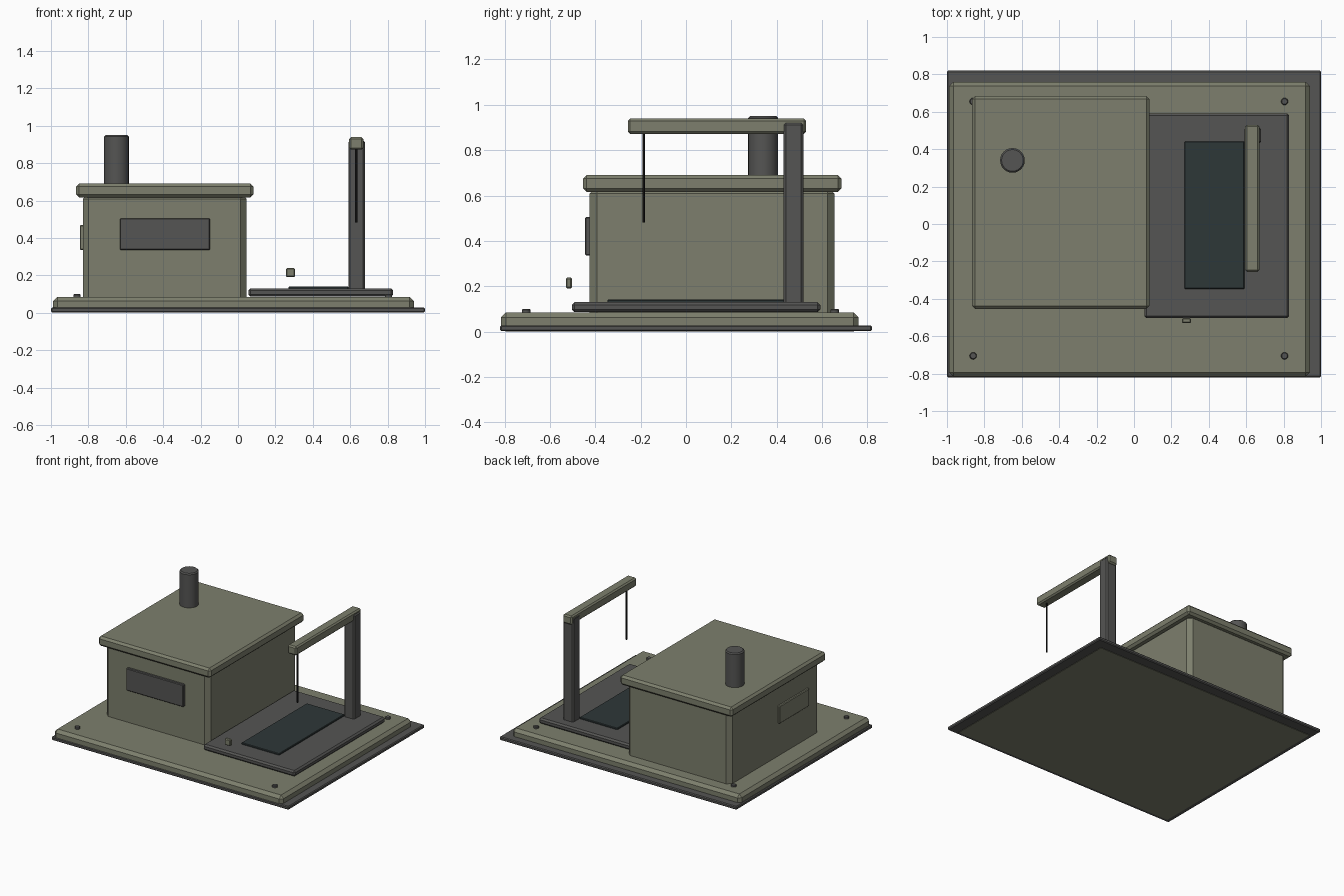
import bpy, bmesh, math
from mathutils import Vector

if "Cube" in bpy.data.objects:
    bpy.data.objects.remove(bpy.data.objects["Cube"])


def material(name, rgb):
    m = bpy.data.materials.new(name)
    m.diffuse_color = (*rgb, 1.0)
    m.use_nodes = True
    m.node_tree.nodes["Principled BSDF"].inputs["Base Color"].default_value = m.diffuse_color
    return m


KHAKI = material("khaki", (0.205, 0.212, 0.153))
GREY = material("dark grey", (0.090, 0.090, 0.087))
TEAL = material("dark teal", (0.027, 0.038, 0.039))
BLACK = material("near black", (0.008, 0.008, 0.008))


def finish(name, bm, mat, bevel):
    mesh = bpy.data.meshes.new(name)
    bm.to_mesh(mesh)
    bm.free()
    mesh.materials.append(mat)
    ob = bpy.data.objects.new(name, mesh)
    bpy.context.collection.objects.link(ob)
    if bevel:
        mod = ob.modifiers.new("chamfer", 'BEVEL')
        mod.width = bevel
        mod.segments = 1
        mod.limit_method = 'ANGLE'
        mod.angle_limit = math.radians(40)
    return ob


def box(name, x, y, z, mat, bevel=0.0):
    """Chamfered box from (min, max) ranges."""
    bm = bmesh.new()
    bmesh.ops.create_cube(bm, size=1)
    for v in bm.verts:
        v.co = Vector([(r[0] + r[1]) / 2 + c * (r[1] - r[0])
                       for c, r in zip(v.co, (x, y, z))])
    return finish(name, bm, mat, bevel)


def cylinder(name, x, y, z, radius, mat, sides, bevel=0.0):
    """Upright cylinder, smooth around and sharp at the rims."""
    bm = bmesh.new()
    bmesh.ops.create_cone(bm, cap_ends=True, segments=sides, radius1=radius,
                          radius2=radius, depth=z[1] - z[0])
    bmesh.ops.translate(bm, vec=(x, y, (z[0] + z[1]) / 2), verts=bm.verts)
    ob = finish(name, bm, mat, bevel)
    bpy.ops.object.select_all(action='DESELECT')
    ob.select_set(True)
    bpy.context.view_layer.objects.active = ob
    bpy.ops.object.shade_smooth_by_angle(angle=math.radians(30))
    return ob


# Ground base
box("base_skirt", (-1.0, 1.0), (-0.82, 0.82), (0.002, 0.028), GREY, 0.006)
box("base_slab", (-0.988, 0.94), (-0.815, 0.76), (0.0, 0.085), KHAKI, 0.022)
for i, (bx, by) in enumerate([(sx, sy) for sx in (-0.86, 0.805) for sy in (-0.705, 0.655)]):
    cylinder(f"anchor_bolt_{i + 1}", bx, by, (0.08, 0.10), 0.019, GREY, 16, 0.004)

# Building
box("house_walls", (-0.83, 0.046), (-0.425, 0.655), (0.05, 0.64), KHAKI, 0.032)
box("roof", (-0.865, 0.082), (-0.455, 0.685), (0.616, 0.69), KHAKI, 0.016)
cylinder("chimney", -0.65, 0.34, (0.64, 0.95), 0.066, GREY, 24, 0.008)
box("front_window", (-0.632, -0.15), (-0.445, -0.42), (0.335, 0.505), GREY, 0.005)
box("side_window", (-0.846, -0.825), (-0.28, 0.08), (0.335, 0.47), KHAKI, 0.005)

# Yard platform with inset panel
box("yard_platform", (0.055, 0.83), (-0.503, 0.592), (0.086, 0.13), GREY, 0.012)
box("yard_panel", (0.27, 0.59), (-0.347, 0.442), (0.125, 0.141), TEAL, 0.004)
box("control_block", (0.256, 0.305), (-0.53, -0.503), (0.19, 0.239), KHAKI, 0.006)

# Hoist
box("hoist_post", (0.59, 0.678), (0.43, 0.517), (0.12, 0.922), GREY, 0.01)
box("hoist_beam", (0.594, 0.67), (-0.256, 0.53), (0.872, 0.939), KHAKI, 0.01)
cylinder("hoist_cable", 0.632, -0.186, (0.482, 0.88), 0.006, BLACK, 12)
